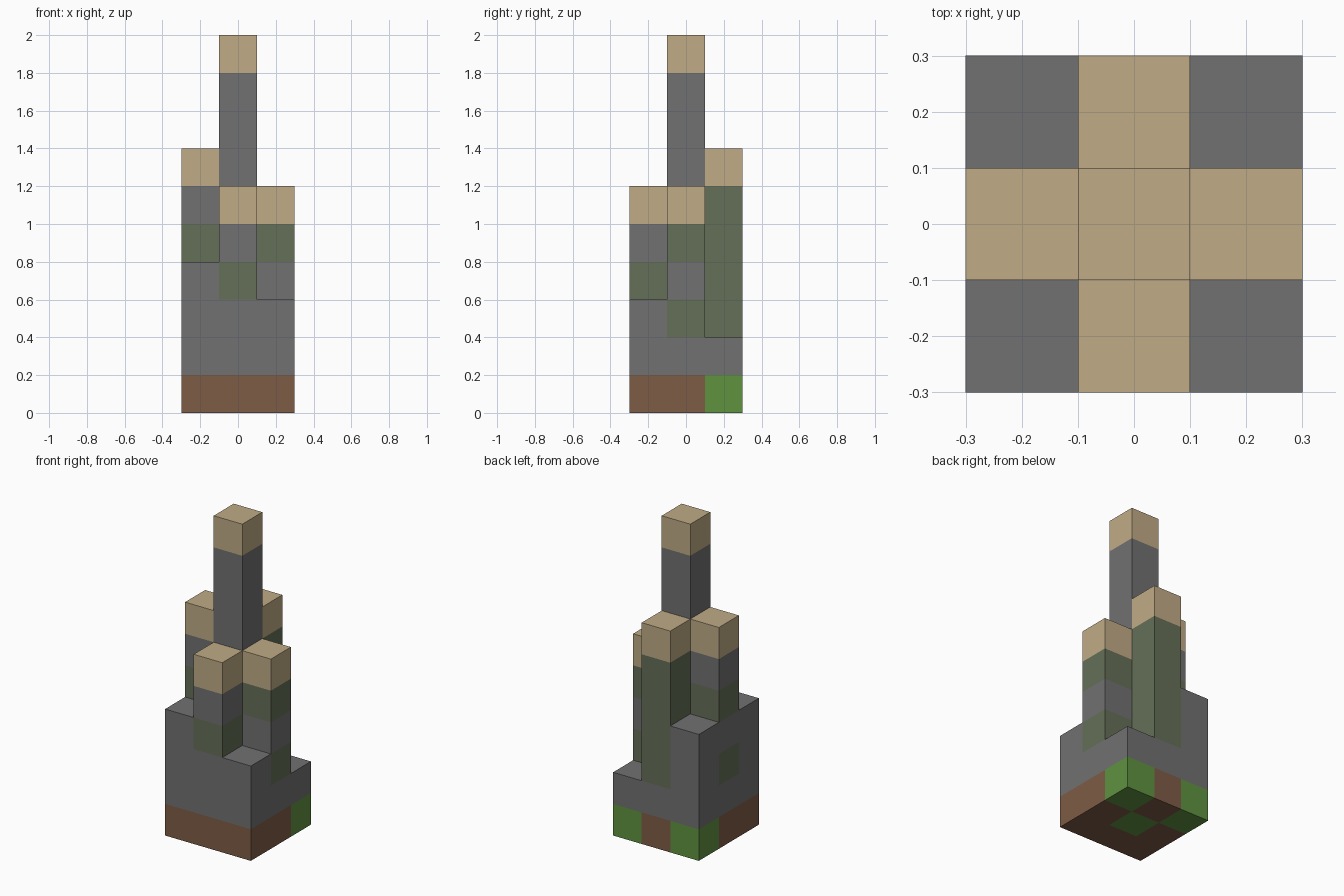
import bpy
import bmesh
from mathutils import Vector

default_cube = bpy.data.objects.get("Cube")
if default_cube:
    bpy.data.objects.remove(default_cube, do_unlink=True)

CELL = 0.2


def make_material(name, rgb):
    """Flat material from 8-bit display colour, converted to linear."""
    linear = [((c / 255 + 0.055) / 1.055) ** 2.4 for c in rgb]
    mat = bpy.data.materials.new(name)
    mat.use_nodes = True
    mat.diffuse_color = (*linear, 1)
    bsdf = mat.node_tree.nodes["Principled BSDF"]
    bsdf.inputs["Base Color"].default_value = (*linear, 1)
    bsdf.inputs["Roughness"].default_value = 1
    return mat


MATERIALS = {
    "dirt": make_material("dirt brown", (126, 92, 70)),
    "grass": make_material("grass green", (96, 146, 64)),
    "stone": make_material("stone grey", (113, 113, 113)),
    "moss": make_material("mossy stone", (101, 111, 88)),
    "cap": make_material("sandstone tan", (192, 171, 134)),
}

# Each tower: grid position and its (block, count) layers from the ground up
TOWERS = {
    "central_tower": ((0, 0), [("grass", 1), ("stone", 8), ("cap", 1)]),
    "front_tower": ((0, -1), [("dirt", 1), ("stone", 2), ("moss", 1),
                              ("stone", 1), ("cap", 1)]),
    "left_tower": ((1, 0), [("dirt", 1), ("stone", 1), ("moss", 1),
                            ("stone", 1), ("moss", 1), ("cap", 1)]),
    "right_tower": ((-1, 0), [("dirt", 1), ("stone", 1), ("moss", 1), ("stone", 1),
                              ("moss", 1), ("stone", 1), ("cap", 1)]),
    "back_tower": ((0, 1), [("dirt", 1), ("stone", 1), ("moss", 4), ("cap", 1)]),
    "front_left_corner": ((1, -1), [("dirt", 1), ("stone", 2)]),
    "front_right_corner": ((-1, -1), [("dirt", 1), ("stone", 3)]),
    "back_left_corner": ((1, 1), [("grass", 1), ("stone", 1)]),
    "back_right_corner": ((-1, 1), [("grass", 1), ("stone", 3)]),
}
HEIGHTS = {pos: sum(n for _, n in layers) for pos, layers in TOWERS.values()}


def add_face(bm, centre, normal, slot):
    """One square block side facing along normal."""
    normal = Vector(normal)
    side = Vector((0, 0, 1)) if normal.z == 0 else Vector((1, 0, 0))
    other = normal.cross(side)
    corners = [side + other, other - side, -side - other, side - other]
    verts = [bm.verts.new((centre + (normal + c) / 2) * CELL) for c in corners]
    face = bm.faces.new(verts)
    face.material_index = slot
    face.normal_update()
    if face.normal.dot(normal) < 0:
        face.normal_flip()


def build_tower(name, pos, layers):
    blocks = [kind for kind, count in layers for _ in range(count)]
    kinds = list(dict.fromkeys(blocks))
    bm = bmesh.new()
    for level, kind in enumerate(blocks):
        centre = Vector((pos[0], pos[1], level + 0.5))
        slot = kinds.index(kind)
        # Walls only where no neighbouring tower covers them
        for dx, dy in ((1, 0), (-1, 0), (0, 1), (0, -1)):
            if level >= HEIGHTS.get((pos[0] + dx, pos[1] + dy), 0):
                add_face(bm, centre, (dx, dy, 0), slot)
        if level == 0:
            add_face(bm, centre, (0, 0, -1), slot)
        if level == len(blocks) - 1:
            add_face(bm, centre, (0, 0, 1), slot)
    bmesh.ops.remove_doubles(bm, verts=bm.verts, dist=CELL / 100)
    mesh = bpy.data.meshes.new(name)
    bm.to_mesh(mesh)
    bm.free()
    for kind in kinds:
        mesh.materials.append(MATERIALS[kind])
    obj = bpy.data.objects.new(name, mesh)
    bpy.context.collection.objects.link(obj)


for tower_name, (position, tower_layers) in TOWERS.items():
    build_tower(tower_name, position, tower_layers)
